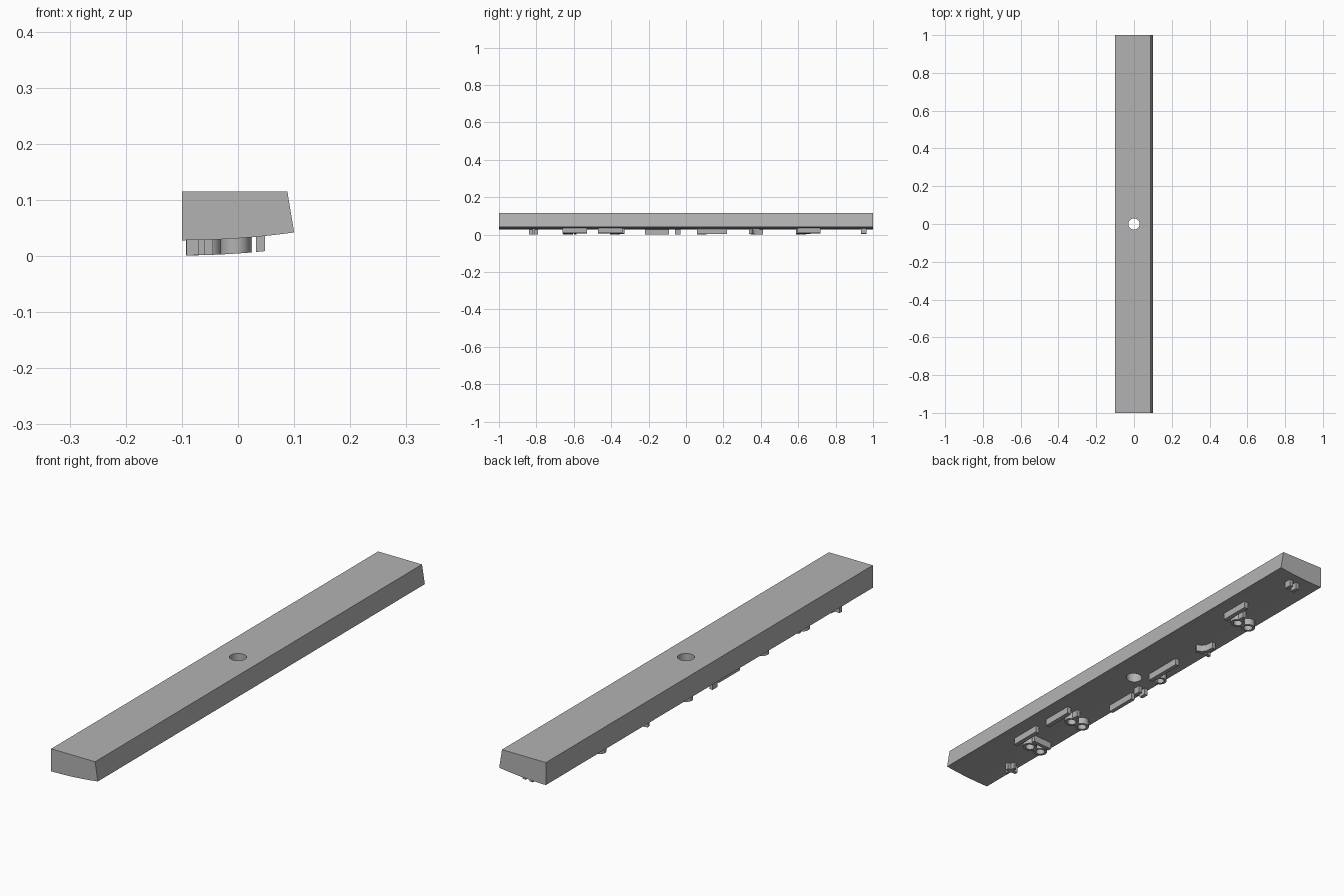
import bpy, bmesh, math
from mathutils import Vector

cube = bpy.data.objects.get("Cube")
if cube:
    bpy.data.objects.remove(cube)

grey = bpy.data.materials.new("plain grey")
grey.use_nodes = True
grey.diffuse_color = (0.45, 0.45, 0.45, 1)
grey.node_tree.nodes["Principled BSDF"].inputs["Base Color"].default_value = (0.45, 0.45, 0.45, 1)


def underside(x):
    """Height of the gently curved lower face."""
    return 0.028 + 0.35 * (x + 0.1) ** 2


def finish(name, bm):
    bmesh.ops.recalc_face_normals(bm, faces=bm.faces)
    mesh = bpy.data.meshes.new(name)
    bm.to_mesh(mesh)
    bm.free()
    obj = bpy.data.objects.new(name, mesh)
    mesh.materials.append(grey)
    bpy.context.collection.objects.link(obj)
    return obj


def smooth(obj):
    bpy.ops.object.select_all(action="DESELECT")
    obj.select_set(True)
    bpy.context.view_layer.objects.active = obj
    bpy.ops.object.shade_smooth_by_angle(angle=math.radians(30))


def rib(name, path, width=0.016, closed=False):
    """Upright wall along a plan path, hanging below the curved face."""
    pts = [Vector(p) for p in path]
    n = len(pts)
    bm = bmesh.new()
    rows = []
    for i, p in enumerate(pts):
        a = pts[i - 1] if closed or i else p
        b = pts[(i + 1) % n] if closed or i < n - 1 else p
        d = (b - a).normalized()
        side = Vector((-d.y, d.x)) * width / 2
        row = []
        for q in (p + side, p - side):
            z = underside(q.x)
            row.append(bm.verts.new((q.x, q.y, z - 0.027)))
            row.append(bm.verts.new((q.x, q.y, z + 0.004)))
        rows.append([row[0], row[1], row[3], row[2]])
    for i in range(n if closed else n - 1):
        r, s = rows[i], rows[(i + 1) % n]
        for k in range(4):
            m = (k + 1) % 4
            bm.faces.new((r[k], r[m], s[m], s[k]))
    if not closed:
        bm.faces.new(rows[0])
        bm.faces.new(rows[-1])
    smooth(finish(name, bm))


def arc(x, y, r, start=0, end=360, steps=20):
    angles = [math.radians(start + (end - start) * i / steps) for i in range(steps + 1)]
    return [(x + r * math.cos(a), y + r * math.sin(a)) for a in angles]


def ring(name, x, y):
    rib(name, arc(x, y, 0.022)[:-1], 0.01, True)


# Main bar: flat top, sloped side, curved underside
bm = bmesh.new()
curve = [-0.1 + 0.2 * i / 12 for i in range(13)]
profile = [(x, underside(x)) for x in curve] + [(0.088, 0.115), (-0.1, 0.115)]
face = bm.faces.new([bm.verts.new((x, -1, z)) for x, z in profile])
grown = bmesh.ops.extrude_face_region(bm, geom=[face])["geom"]
bmesh.ops.translate(bm, vec=(0, 2, 0), verts=[v for v in grown if isinstance(v, bmesh.types.BMVert)])
bar = finish("main_bar", bm)

# Round hole through the middle
bm = bmesh.new()
bmesh.ops.create_cone(bm, cap_ends=True, segments=32, radius1=0.03, radius2=0.03, depth=1)
cutter = finish("hole_cutter", bm)
cutter.hide_render = True
cut = bar.modifiers.new("hole", "BOOLEAN")
cut.object = cutter
cut.solver = "EXACT"
bpy.context.view_layer.objects.active = bar
bpy.ops.object.modifier_apply(modifier=cut.name)
bpy.data.objects.remove(cutter)
smooth(bar)

# Long straight ribs
for i, (x, y0, y1) in enumerate([(0.04, 0.595, 0.72), (-0.033, 0.06, 0.22), (-0.07, -0.22, -0.09),
                                 (0.04, -0.47, -0.34), (0.04, -0.66, -0.53)]):
    rib(f"long_rib_{i + 1}", [(x, y0), (x, y1)])

# Paired rings, each pair side by side across the bar
for i, y in enumerate([0.615, -0.38, -0.63]):
    ring(f"inner_ring_{i + 1}", -0.005, y)
    ring(f"outer_ring_{i + 1}", -0.057, y)

# Small pins beside the rings and in pairs
for i, (x, y) in enumerate([(0.018, 0.95), (-0.012, 0.95), (-0.058, -0.045), (-0.086, -0.045),
                            (0.002, 0.65), (0.002, -0.345)]):
    rib(f"pin_{i + 1}", [(x, y - 0.015), (x, y + 0.015)], 0.014)

# Cross rib next to the last rings
rib("cross_rib", [(0.01 - 0.021 * i, -0.592) for i in range(5)], 0.014)

# Hooked ribs
rib("bent_rib", [(-0.022, 0.345), (-0.042, 0.355), (-0.055, 0.375), (-0.058, 0.41)])
rib("bent_rib_tick", [(-0.06, 0.355), (-0.085, 0.35)], 0.012)
rib("half_ring", arc(-0.06, 0.085, 0.02, 0, 270, 14), 0.01)
rib("fork_stem", [(-0.065, -0.84), (-0.065, -0.79)], 0.012)
rib("fork_cross", [(-0.045, -0.815), (-0.092, -0.815)], 0.014)
